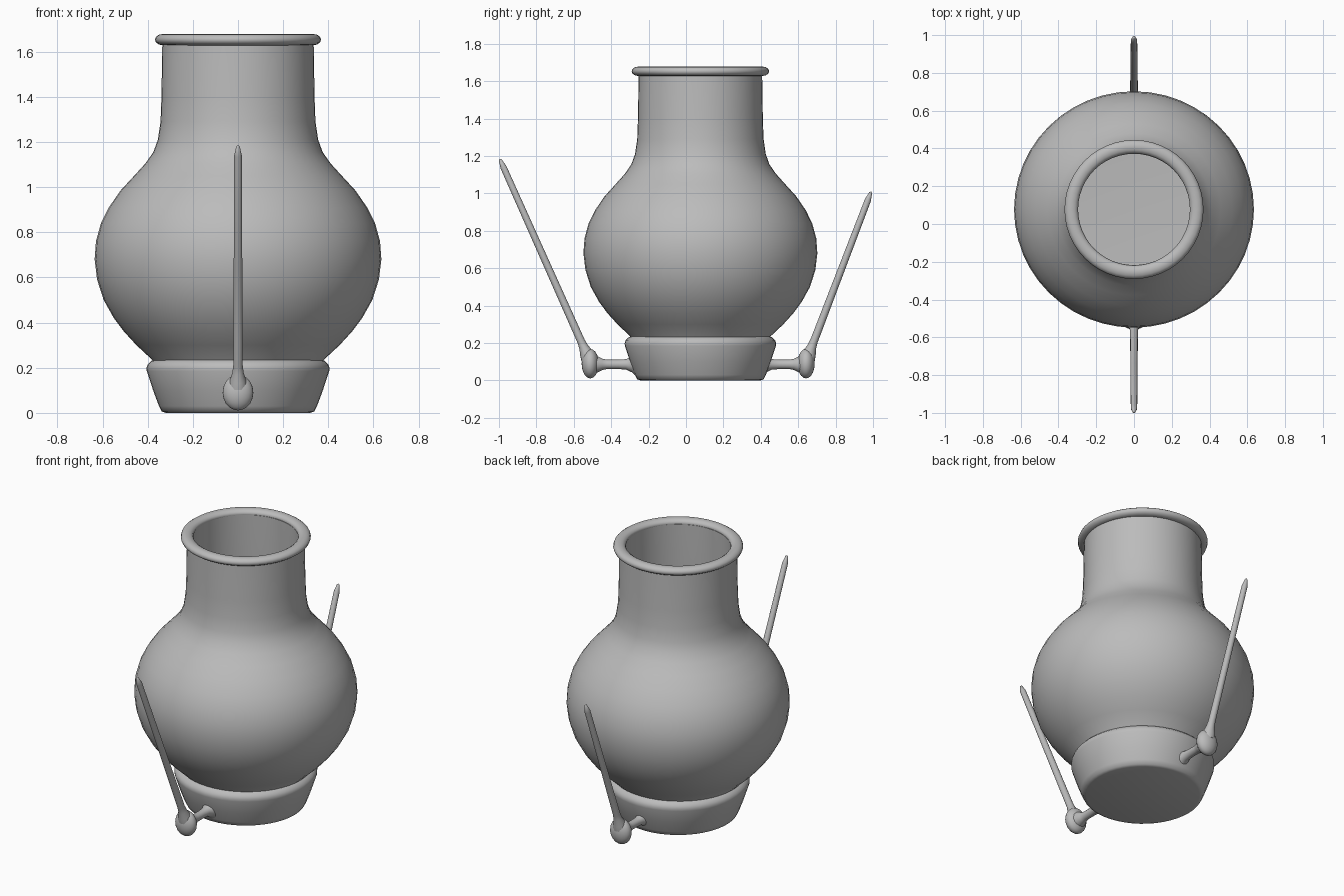
import bpy
import bmesh
from math import pi, cos, sin
from mathutils import Vector

cube = bpy.data.objects.get("Cube")
if cube:
    bpy.data.objects.remove(cube)

clay = bpy.data.materials.new("grey clay")
clay.use_nodes = True
GREY = (0.5, 0.5, 0.5, 1)
clay.diffuse_color = GREY
clay.node_tree.nodes["Principled BSDF"].inputs["Base Color"].default_value = GREY

CENTER_Y = 0.077


def lathe(name, profile, start=(0, 0, 0), direction=(0, 0, 1), steps=40, closed=False, angle=50):
    """Spin (radius, height) points around an axis through start."""
    bm = bmesh.new()
    verts = [bm.verts.new((r, 0, z)) for r, z in profile]
    edges = [bm.edges.new(pair) for pair in zip(verts, verts[1:])]
    if closed:
        edges.append(bm.edges.new((verts[-1], verts[0])))
    bmesh.ops.spin(bm, geom=verts + edges, axis=(0, 0, 1), cent=(0, 0, 0),
                   angle=2 * pi, steps=steps)
    bmesh.ops.remove_doubles(bm, verts=bm.verts, dist=0.0005)
    bmesh.ops.recalc_face_normals(bm, faces=bm.faces)
    mesh = bpy.data.meshes.new(name)
    bm.to_mesh(mesh)
    bm.free()
    mesh.materials.append(clay)
    obj = bpy.data.objects.new(name, mesh)
    bpy.context.collection.objects.link(obj)
    obj.location = start
    obj.rotation_mode = "QUATERNION"
    obj.rotation_quaternion = Vector(direction).to_track_quat("Z", "Y")
    bpy.ops.object.select_all(action="DESELECT")
    obj.select_set(True)
    bpy.context.view_layer.objects.active = obj
    bpy.ops.object.shade_smooth_by_angle(angle=angle * pi / 180)
    return obj


# Hollow pot: outer wall upwards, then inner wall down to the floor
belly = [(0.38, 0.235), (0.45, 0.3), (0.505, 0.36), (0.55, 0.42), (0.595, 0.5),
         (0.624, 0.59), (0.635, 0.68), (0.629, 0.76), (0.607, 0.84), (0.572, 0.91),
         (0.52, 0.985), (0.46, 1.05), (0.41, 1.105), (0.375, 1.155), (0.355, 1.21),
         (0.343, 1.29), (0.339, 1.4), (0.335, 1.65)]
inner = [(r - 0.036, z) for r, z in reversed(belly)]
pot = lathe("pot_body", [(0, 0.1)] + [(0.3, 0.1)] + belly + inner + [(0.3, 0.16), (0, 0.15)],
            (0, CENTER_Y, 0), steps=48)
pot.scale = (1, 0.985, 1)

# Flared foot with a rounded upper lip
lathe("foot", [(0, 0), (0.32, 0), (0.338, 0.006), (0.35, 0.03), (0.376, 0.1),
               (0.404, 0.185), (0.405, 0.2), (0.4, 0.215), (0.385, 0.23), (0.36, 0.24),
               (0.33, 0.22)], (0, CENTER_Y, 0), steps=48)

# Rolled lip around the mouth
ring = [(0.332 + 0.036 * cos(a * pi / 6), 1.653 + 0.025 * sin(a * pi / 6)) for a in range(12)]
lathe("rim", ring, (0, CENTER_Y, 0), steps=48, closed=True, angle=80)

# Peg, knob and slanted stick on the front and back of the foot
ball = [(sin(i * pi / 10), -cos(i * pi / 10)) for i in range(11)]
for side, sign, wall, knob_y, tip in (("front", -1, -0.27, -0.512, (0, -0.996, 1.185)),
                                      ("back", 1, 0.41, 0.642, (0, 0.99, 1.01))):
    span = abs(knob_y - wall)
    lathe(side + "_peg", [(0.06, 0), (0.042, 0.02), (0.028, 0.05), (0.025, 0.09),
                          (0.025, span - 0.09), (0.03, span - 0.065),
                          (0.045, span - 0.035), (0.05, span)],
          (0, wall, 0.086), (0, sign, 0), steps=20)
    knob = lathe(side + "_knob", ball, (0, knob_y, 0.09), steps=24, angle=80)
    knob.scale = (0.068, 0.046, 0.079)
    base = Vector((0, knob_y, 0.1))
    along = Vector(tip) - base
    length = along.length
    lathe(side + "_stick", [(0, 0), (0.042, 0.02), (0.036, 0.05), (0.025, 0.085), (0.021, 0.12),
                            (0.019, length * 0.5), (0.017, length - 0.05),
                            (0.008, length - 0.006), (0, length)],
          base, along, steps=16)
